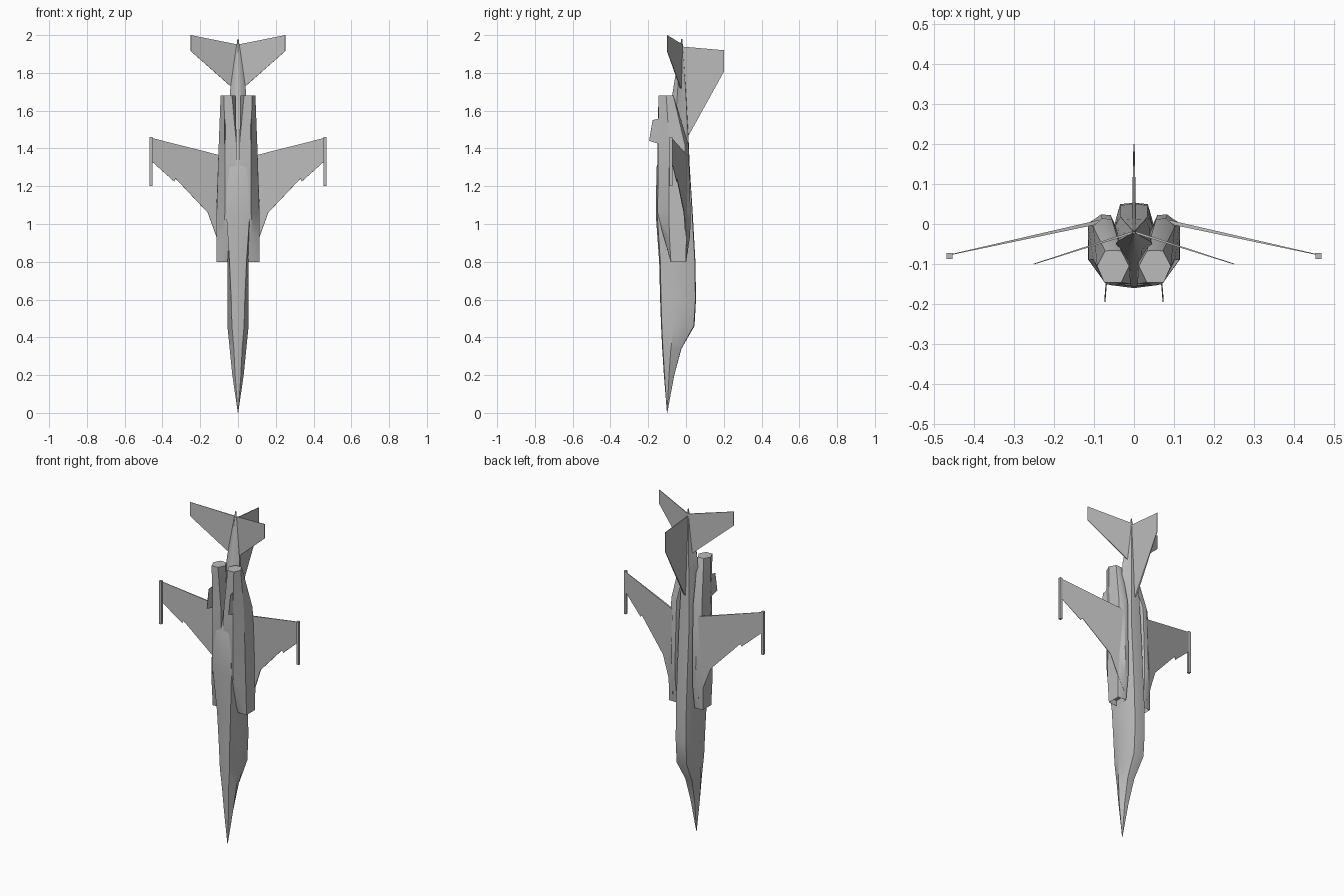
import bpy, bmesh, math
from mathutils import Vector

grey = bpy.data.materials.new("airframe_grey")
grey.diffuse_color = (0.5, 0.5, 0.5, 1)


def finish(name, bm, mirror=False, angle=30):
    bmesh.ops.recalc_face_normals(bm, faces=bm.faces)
    me = bpy.data.meshes.new(name)
    bm.to_mesh(me)
    bm.free()
    me.materials.append(grey)
    ob = bpy.data.objects.new(name, me)
    bpy.context.collection.objects.link(ob)
    if mirror:
        ob.modifiers.new("mirror", 'MIRROR')
    bpy.ops.object.select_all(action='DESELECT')
    ob.select_set(True)
    bpy.context.view_layer.objects.active = ob
    bpy.ops.object.shade_smooth_by_angle(angle=math.radians(angle))
    return ob


def loft(rings):
    """Skin a list of equal-length rings and cap both ends."""
    bm = bmesh.new()
    rows = [[bm.verts.new(p) for p in r] for r in rings]
    n = len(rows[0])
    for a, b in zip(rows, rows[1:]):
        for i in range(n):
            j = (i + 1) % n
            bm.faces.new((a[i], a[j], b[j], b[i]))
    caps = [bm.faces.new(rows[0]), bm.faces.new(rows[-1])]
    return bm, caps


def plate(name, pts, thick, mirror=False):
    """Thin surface: outline points, one thickness per point."""
    p = [Vector(q) for q in pts]
    n = (p[1] - p[0]).cross(p[-1] - p[0]).normalized()
    bm, _ = loft([[q + n * t / 2 for q, t in zip(p, thick)],
                  [q - n * t / 2 for q, t in zip(p, thick)]])
    return finish(name, bm, mirror, 15)


# Fuselage with canopy, spine and tail boom
# z, top, shoulder x/y, side x/y, belly edge x/y, belly centre
stations = [
    (0.00, -.099, .001, -.0995, .001, -.100, .001, -.1005, -.101),
    (0.20, -.062, .018, -.070, .030, -.090, .015, -.113, -.117),
    (0.34, -.024, .030, -.040, .044, -.080, .022, -.122, -.126),
    (0.46, .045, .045, -.005, .056, -.065, .032, -.128, -.132),
    (0.60, .053, .046, .010, .056, -.060, .036, -.132, -.137),
    (0.80, .050, .046, .010, .056, -.060, .045, -.136, -.142),
    (1.05, .036, .045, .000, .060, -.060, .062, -.152, -.160),
    (1.30, .020, .045, .000, .060, -.060, .055, -.148, -.156),
    (1.47, .013, .038, -.010, .050, -.060, .020, -.100, -.105),
    (1.70, .000, .022, -.020, .043, -.045, .018, -.065, -.070),
    (1.98, -.019, .002, -.020, .003, -.022, .002, -.024, -.025),
]
rings = []
for z, top, sx, sy, wx, wy, bx, by, bot in stations:
    flat = top - (top - sy) * 0.08
    half = [(sx * .75, flat), (sx, sy), (wx, wy), (bx, by)]
    ring = [(0, top)] + half + [(0, bot)] + [(-x, y) for x, y in reversed(half)]
    rings.append([(x, y, z) for x, y in ring])
finish("fuselage", loft(rings)[0])

# Intake and engine nacelles, running from square mouth to six-sided exhaust
sections = {
    0.80: [(.056, -.04), (.057, .0), (.085, .001), (.113, .0), (.113, -.08), (.085, -.081), (.057, -.08)],
    0.94: [(.04, -.05), (.058, .02), (.082, .022), (.115, .002), (.115, -.088), (.072, -.12), (.03, -.12)],
    1.06: [(.02, -.06), (.058, .022), (.082, .024), (.115, .0), (.113, -.09), (.07, -.15), (.01, -.155)],
    1.42: [(.01, -.09), (.055, .012), (.08, .014), (.102, -.006), (.102, -.088), (.07, -.148), (.008, -.15)],
    1.68: [(.012, -.105), (.032, -.067), (.052, -.066), (.072, -.067), (.092, -.105), (.074, -.146), (.032, -.146)],
}
bm, caps = loft([[(x, y, z) for x, y in s] for z, s in sections.items()])
bmesh.ops.recalc_face_normals(bm, faces=bm.faces)
bmesh.ops.inset_region(bm, faces=[caps[0]], thickness=0.004)
bmesh.ops.translate(bm, verts=caps[0].verts[:], vec=(0, 0, 0.03))
finish("engine_nacelle", bm, True)

# Wings with a swept root extension and a notched leading edge
wing = [(.08, 1.36), (.08, .85), (.113, .93), (.16, 1.06), (.33, 1.24),
        (.338, 1.225), (.455, 1.33), (.455, 1.455)]
plate("wing", [(x, -(x - .11) * .22, z) for x, z in wing],
      [.010, .010, .006, .004, .003, .003, .002, .002], True)

# Wing tip rails
bm, _ = loft([[(.46 + a * .0075, -.08 + b * .0075, z)
               for a, b in ((-1, -1), (1, -1), (1, 1), (-1, 1))] for z in (1.2, 1.46)])
finish("wing_tip_rail", bm, True)

# Drooping tailplanes
tail = [(.0, 1.95), (.0, 1.69), (.04, 1.73), (.25, 1.915), (.25, 2.0)]
plate("tailplane", [(x, -.02 - x * .32, z) for x, z in tail],
      [.006, .006, .005, .002, .002], True)

# Upright fin
plate("tail_fin", [(0, -.03, 1.94), (0, -.03, 1.47), (0, .015, 1.47), (0, .2, 1.805), (0, .2, 1.92)],
      [.006, .012, .010, .003, .003])

# Small belly fins
plate("belly_fin", [(.068, -.13, 1.56), (.068, -.13, 1.42), (.0725, -.195, 1.44), (.072, -.177, 1.55)],
      [.004, .004, .002, .002], True)
